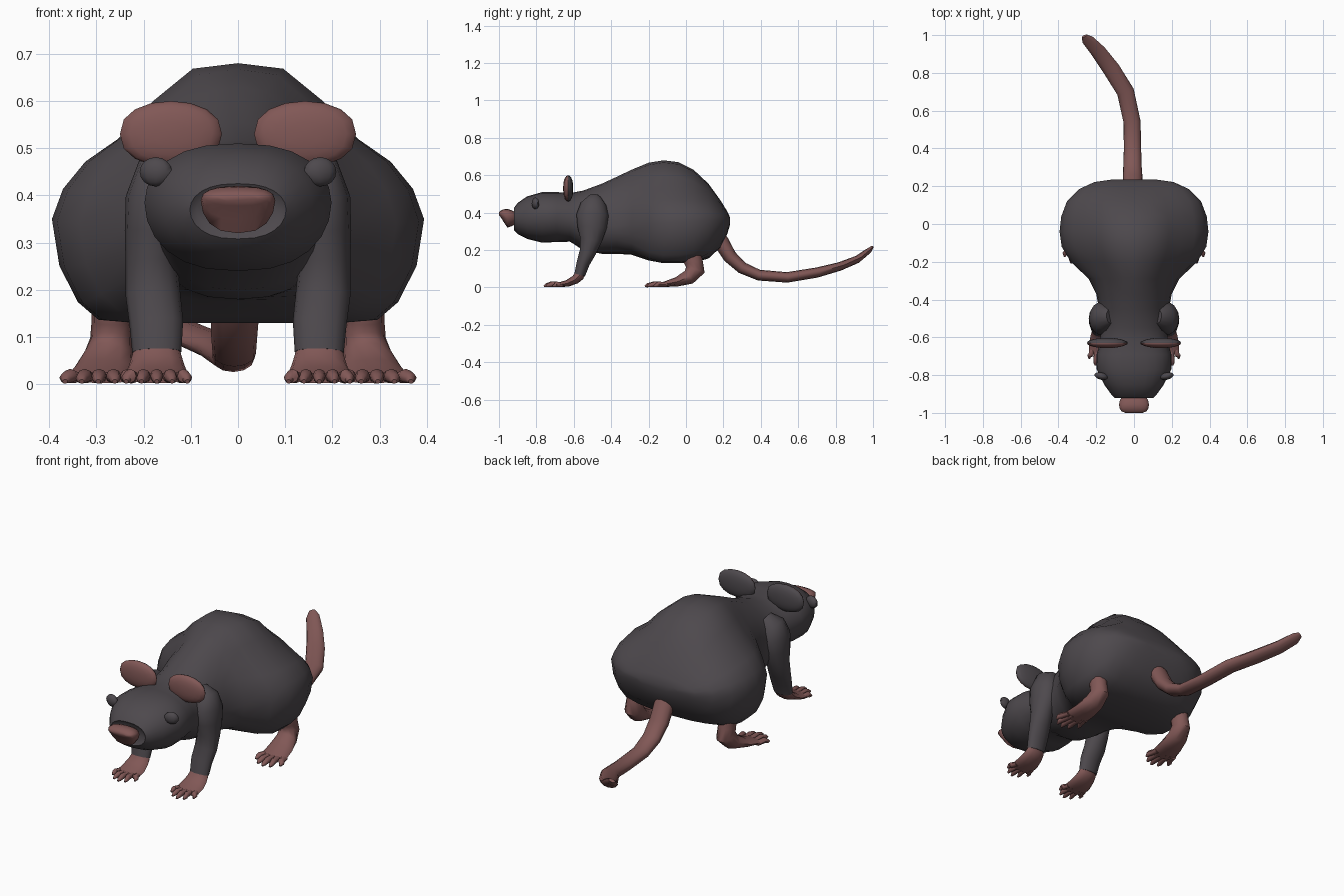
import bpy, bmesh, math
from mathutils import Vector

if "Cube" in bpy.data.objects:
    bpy.data.objects.remove(bpy.data.objects["Cube"])

def material(name, rgb):
    m = bpy.data.materials.new(name)
    m.diffuse_color = (*rgb, 1)
    m.use_nodes = True
    m.node_tree.nodes["Principled BSDF"].inputs["Base Color"].default_value = m.diffuse_color
    return m

FUR = material("charcoal fur", (0.075, 0.066, 0.074))
SKIN = material("dusty pink skin", (0.22, 0.097, 0.093))

def finish(name, bm, mats, mirror=False, angle=50):
    bmesh.ops.recalc_face_normals(bm, faces=bm.faces)
    me = bpy.data.meshes.new(name)
    bm.to_mesh(me)
    bm.free()
    ob = bpy.data.objects.new(name, me)
    bpy.context.collection.objects.link(ob)
    for m in mats:
        me.materials.append(m)
    bpy.ops.object.select_all(action='DESELECT')
    ob.select_set(True)
    bpy.context.view_layer.objects.active = ob
    bpy.ops.object.shade_smooth_by_angle(angle=math.radians(angle))
    if mirror:
        ob.modifiers.new("mirror", 'MIRROR')
    return ob

def bridge(bm, rings):
    loops = [[bm.verts.new(p) for p in ring] for ring in rings]
    n = len(loops[0])
    for a, b in zip(loops, loops[1:]):
        for i in range(n):
            j = (i + 1) % n
            bm.faces.new((a[i], a[j], b[j], b[i]))
    bm.faces.new(loops[0])
    bm.faces.new(loops[-1])

# Half outline of the haunches, bottom to top, in units of half width and height
HAUNCH = [(0, -1), (.3, -1), (.55, -1), (.75, -.97), (.86, -.8), (.96, -.45), (1, 0),
          (.94, .2), (.82, .38), (.645, .53), (.47, .76), (.25, .965), (0, 1)]

def profile_ring(y, top, bottom, mid, w, p=.8, haunch=0, n=24):
    """Cross-section at y, widest at height mid, blended towards the haunch outline."""
    pts = []
    for i in range(n):
        t = 2 * math.pi * i / n
        c, s = math.cos(t), math.sin(t)
        u = math.copysign(abs(c) ** (p if s > 0 else .8), c)
        if haunch:
            k = i if i <= 6 else (12 - i if i <= 18 else i - 24)
            hu, hv = HAUNCH[k + 6]
            u += haunch * (math.copysign(hu, c) - u)
            s += haunch * (hv - s)
        pts.append((w * u, y, mid + s * ((top - mid) if s > 0 else (mid - bottom))))
    return pts

def tube(bm, path, n=10):
    """Elliptical tube; path points are x, y, z, side radius, other radius."""
    pts = [Vector(p[:3]) for p in path]
    rings = []
    for k, p in enumerate(path):
        t = (pts[min(k + 1, len(pts) - 1)] - pts[max(k - 1, 0)]).normalized()
        side = Vector((1, 0, 0))
        side = (side - t * side.dot(t)).normalized()
        up = side.cross(t)
        rings.append([pts[k] + side * p[3] * math.cos(2 * math.pi * i / n)
                      + up * p[4] * math.sin(2 * math.pi * i / n) for i in range(n)])
    bridge(bm, rings)

# Body and head, from muzzle to rump
body = [
    (-.908, .405, .33, .37, .088, .8), (-.92, .425, .308, .37, .102, .8),
    (-.90, .452, .285, .37, .122, .8), (-.85, .487, .26, .375, .158, .8),
    (-.77, .51, .24, .385, .198, .8), (-.69, .51, .243, .385, .198, .85),
    (-.62, .505, .245, .37, .178, .9), (-.55, .518, .2, .35, .178, 1),
    (-.45, .555, .18, .33, .185, 1), (-.37, .592, .18, .33, .2, 1),
    (-.29, .63, .175, .335, .24, 1.1, .4), (-.2, .667, .145, .34, .335, 1.2, .9),
    (-.12, .68, .13, .345, .383, 1.2, 1), (-.04, .67, .13, .35, .394, 1.2, 1),
    (.04, .63, .132, .355, .385, 1.2, .9), (.12, .555, .155, .36, .355, 1.1, .6),
    (.185, .465, .215, .36, .29, 1, .2), (.222, .405, .29, .36, .21, 1),
    (.235, .375, .335, .36, .12, 1)]
bm = bmesh.new()
bridge(bm, [profile_ring(*r) for r in body])
finish("body", bm, [FUR])

# Nose
nose = [(-.90, .395, .35, .375, .05), (-.93, .412, .328, .385, .074),
        (-.955, .42, .32, .39, .079), (-.975, .418, .35, .395, .077),
        (-.992, .41, .378, .395, .066), (-1.0, .402, .388, .395, .045)]
bm = bmesh.new()
bridge(bm, [profile_ring(*r, p=.7, n=16) for r in nose])
finish("nose", bm, [SKIN])

# Ears: flattened discs, pink on the front
bm = bmesh.new()
bmesh.ops.create_uvsphere(bm, u_segments=16, v_segments=10, radius=1)
for v in bm.verts:
    x, y, z = v.co
    v.co = (.142 + .108 * x, -.63 + .027 * z, .53 + .07 * math.copysign(abs(y) ** .85, y))
for f in bm.faces:
    f.material_index = 1 if f.calc_center_median().y < -.634 else 0
finish("ear", bm, [FUR, SKIN], True)

# Eyes
bm = bmesh.new()
bmesh.ops.create_uvsphere(bm, u_segments=10, v_segments=8, radius=1)
for v in bm.verts:
    x, y, z = v.co
    v.co = (.174 + .036 * x, -.805 + .02 * y + .006 * x, .45 + .031 * z)
finish("eye", bm, [FUR], True)

# Front legs, broad at the shoulder
bm = bmesh.new()
tube(bm, [(.12, -.49, .47, .04, .04), (.155, -.495, .44, .064, .07),
          (.172, -.50, .385, .067, .088), (.18, -.502, .32, .06, .08),
          (.183, -.508, .255, .055, .06), (.18, -.525, .19, .058, .045),
          (.173, -.55, .13, .057, .036), (.172, -.568, .068, .052, .03)], 14)
finish("front_leg", bm, [FUR], True)

def foot(name, path, toe_y, base_y, x0, spread, splay, radius):
    bm = bmesh.new()
    tube(bm, path, 12)
    # Five toes fanned out from the foot
    for i in range(-2, 3):
        xa, xb = x0 + i * spread, x0 + splay + i * spread * 1.35
        end = toe_y + .012 * i * i
        mid_y = (base_y + end) / 2
        tube(bm, [(xa, base_y + .02, .014, radius, .011),
                  ((xa + xb) / 2, mid_y, .018, radius, .015),
                  (xb, end + .015, .012, radius * .8, .011),
                  (xb, end, .006, radius * .35, .005)], 8)
    finish(name, bm, [SKIN], True)

foot("front_foot", [(.172, -.56, .085, .046, .025), (.172, -.572, .062, .052, .028),
                    (.172, -.592, .042, .058, .024), (.172, -.635, .022, .066, .018),
                    (.172, -.69, .013, .066, .011)], -.76, -.68, .172, .024, 0, .014)

foot("hind_foot", [(.268, .035, .175, .042, .048), (.268, .04, .135, .042, .05),
                   (.268, .05, .095, .045, .052), (.275, .015, .055, .054, .04),
                   (.283, -.05, .03, .066, .025), (.292, -.13, .014, .072, .012)],
     -.22, -.12, .292, .026, .004, .016)

# Tail
bm = bmesh.new()
tube(bm, [(-.003, .14, .31, .045, .04), (-.005, .19, .24, .052, .042),
          (-.006, .235, .165, .052, .037), (-.008, .30, .105, .049, .032),
          (-.008, .39, .066, .046, .029), (-.01, .54, .054, .045, .028),
          (-.045, .70, .08, .046, .027), (-.12, .82, .112, .046, .023),
          (-.19, .915, .15, .041, .02), (-.245, .975, .195, .034, .015),
          (-.262, .995, .215, .016, .008)], 12)
finish("tail", bm, [SKIN])
